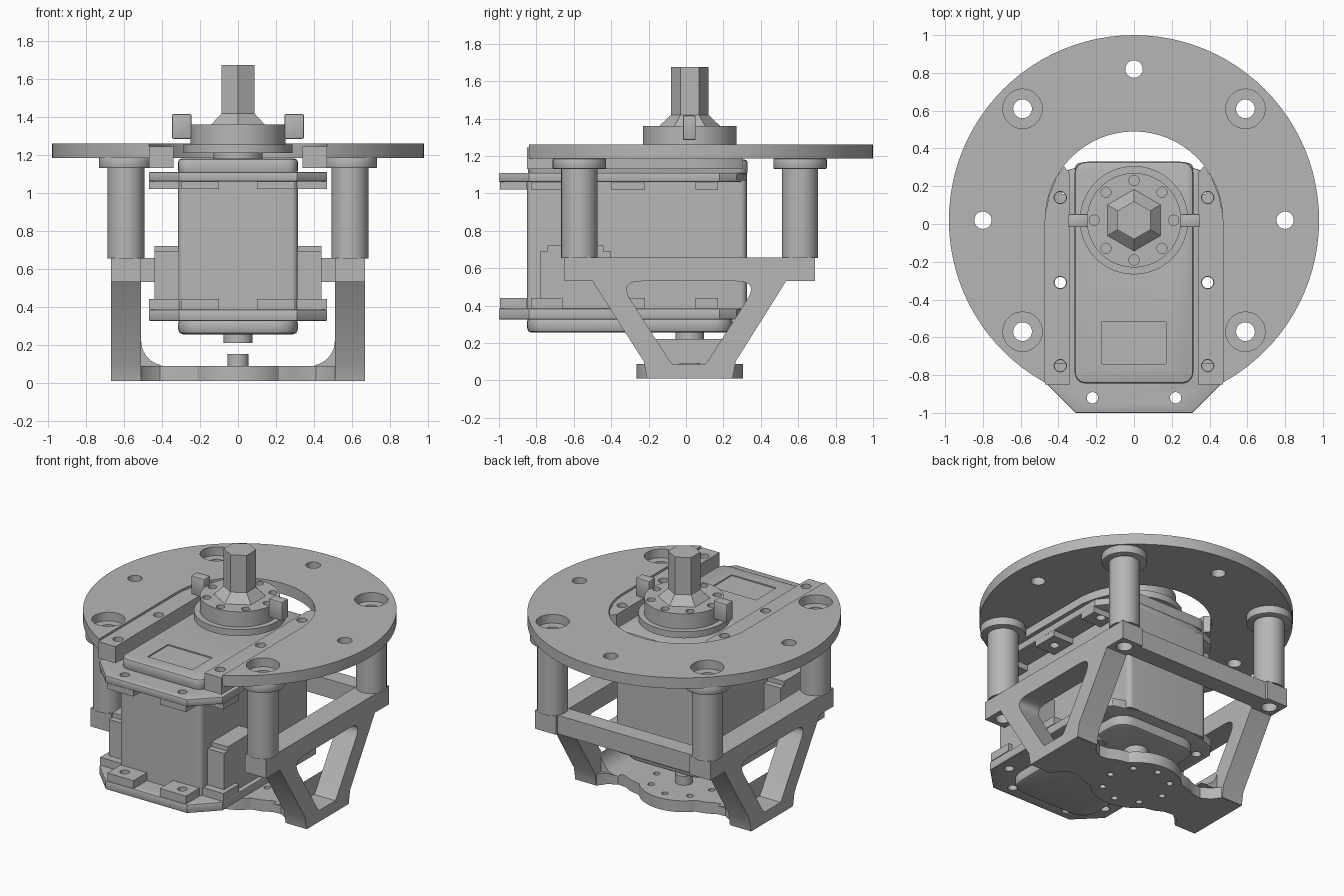
import bpy, bmesh, math
from mathutils import Vector

if "Cube" in bpy.data.objects:
    bpy.data.objects.remove(bpy.data.objects["Cube"], do_unlink=True)

grey = bpy.data.materials.new("machined grey")
grey.use_nodes = True
grey.diffuse_color = (0.47, 0.47, 0.47, 1)
grey.node_tree.nodes["Principled BSDF"].inputs["Base Color"].default_value = (0.47, 0.47, 0.47, 1)

CY = 0.02          # y of the common axis
POST = 0.59        # post offset from the axis
SIDES = (1, -1)


def circle(x, y, r, n=32, start=0.0):
    return [(x + r * math.cos(start + math.tau * i / n),
             y + r * math.sin(start + math.tau * i / n)) for i in range(n)]


def rounded(pts, r, n=6):
    """Round every corner of a closed outline."""
    out = []
    for i, p in enumerate(pts):
        p, a, b = Vector(p), Vector(pts[i - 1]), Vector(pts[(i + 1) % len(pts)])
        ra, rb = min(r, (a - p).length * .48), min(r, (b - p).length * .48)
        a, b = p + (a - p).normalized() * ra, p + (b - p).normalized() * rb
        for k in range(n + 1):
            t = k / n
            out.append(tuple(a * (1 - t) ** 2 + p * 2 * t * (1 - t) + b * t * t))
    return out


def rect(x0, x1, y0, y1):
    return [(x0, y0), (x1, y0), (x1, y1), (x0, y1)]


def prisms(name, solids, axis="z", bevel=0):
    """Extrude each (outline, low, high) along an axis into one object."""
    place = {"x": lambda a, b, h: (h, a, b), "y": lambda a, b, h: (a, h, b),
             "z": lambda a, b, h: (a, b, h)}[axis]
    bm = bmesh.new()
    for pts, lo, hi in solids:
        low = [bm.verts.new(place(a, b, lo)) for a, b in pts]
        top = [bm.verts.new(place(a, b, hi)) for a, b in pts]
        bm.faces.new(low)
        bm.faces.new(top)
        for i in range(len(pts)):
            bm.faces.new((low[i - 1], low[i], top[i], top[i - 1]))
    bmesh.ops.recalc_face_normals(bm, faces=bm.faces)
    mesh = bpy.data.meshes.new(name)
    bm.to_mesh(mesh)
    bm.free()
    obj = bpy.data.objects.new(name, mesh)
    bpy.context.collection.objects.link(obj)
    mesh.materials.append(grey)
    if bevel:
        mod = obj.modifiers.new("bevel", "BEVEL")
        mod.width, mod.segments, mod.limit_method = bevel, 2, "ANGLE"
        mod.angle_limit = math.radians(50)
        apply(obj, mod)
    return obj


def apply(obj, mod):
    bpy.ops.object.select_all(action="DESELECT")
    bpy.context.view_layer.objects.active = obj
    obj.select_set(True)
    bpy.ops.object.modifier_apply(modifier=mod.name)


def cut(obj, solids, axis="z"):
    """Subtract extruded outlines that do not overlap one another."""
    cutter = prisms("cutter", solids, axis)
    mod = obj.modifiers.new("cut", "BOOLEAN")
    mod.operation, mod.solver, mod.object = "DIFFERENCE", "EXACT", cutter
    apply(obj, mod)
    bpy.data.objects.remove(cutter, do_unlink=True)


def holes(points, r, lo=-1, hi=3):
    return [(circle(x, y, r, 20), lo, hi) for x, y in points]


corners = [(s * POST, CY + t * POST) for s in SIDES for t in SIDES]
screws = [(s * 0.39, y) for s in SIDES for y in (-0.75, -0.31, 0.14)]
screws += [(s * 0.22, -0.92) for s in SIDES]

# Round top plate with an open slot
plate = prisms("top_plate", [(circle(0, CY, 0.98, 96), 1.185, 1.26)])
arc = [(0.47 * math.cos(math.pi * i / 32), CY + 0.47 * math.sin(math.pi * i / 32)) for i in range(33)]
cut(plate, [(arc + [(-0.47, -1.2), (0.47, -1.2)], 1, 2)])
cut(plate, holes([(0, 0.82), (0.8, CY), (-0.8, CY)], 0.046) + holes(corners, 0.105, 1.2))
cut(plate, holes(corners, 0.05))

# Mounting rails along the slot
for s, side in zip(SIDES, ("left", "right")):
    outline = [(0.34, -0.85), (0.47, -0.85), (0.47, 0.05), (0.45, 0.15), (0.41, 0.25), (0.37, 0.305), (0.34, 0.27)]
    rail = prisms(side + "_rail", [([(s * x, y) for x, y in outline], 1.13, 1.245)])
    cut(rail, holes(screws[:6], 0.033))

# Four hollow posts
posts = prisms("posts", [(circle(x, y, 0.097), 0.655, 1.13) for x, y in corners])
collars = prisms("post_collars", [(circle(x, y, 0.143), 1.13, 1.187) for x, y in corners], bevel=0.008)
for part in (posts, collars):
    cut(part, holes(corners, 0.05))

# Lower bracket: side frames with a rounded triangular window
frame = [(-0.65, 0.53), (-0.5, 0.53), (-0.225, 0.1), (-0.21, 0.012), (0.25, 0.012),
         (0.265, 0.1), (0.535, 0.53), (0.69, 0.53), (0.69, 0.657), (-0.65, 0.657)]
window = rounded([(-0.36, 0.53), (-0.04, 0.03), (0.07, 0.03), (0.39, 0.53)], 0.12, 8)
for s, side in zip(SIDES, ("left", "right")):
    lo, hi = sorted((s * 0.51, s * 0.67))
    panel = prisms(side + "_frame", [(frame, lo, hi)], "x")
    cut(panel, [(window, -1, 1)], "x")
    cut(panel, holes(corners, 0.05))
    # Curved corner joining frame and base
    curve = [(s * (0.38 + 0.13 * math.sin(a)), 0.22 - 0.13 * math.cos(a))
             for a in (math.pi / 2 * i / 10 for i in range(11))]
    prisms(side + "_fillet", [([(s * 0.51, 0.09)] + curve, -0.16, 0.2)], "y")
prisms("rear_bar", [(rect(-0.51, 0.51, 0.55, 0.67), 0.53, 0.657)])

# Base plate with waisted arms and a bolt circle
quarter = [(0.67, 0.225), (0.51, 0.225), (0.47, 0.17), (0.41, 0.135), (0.35, 0.14), (0.29, 0.17)]
bend = math.atan2(0.17, 0.24)
quarter += [(0.285 * math.cos(a), 0.285 * math.sin(a))
            for a in (bend + 0.1 + (math.pi / 2 - bend - 0.1) * i / 12 for i in range(13))]
half = quarter + [(-x, y) for x, y in quarter[-2::-1]]
outline = [(x, y + CY) for x, y in half] + [(x, CY - y) for x, y in reversed(half)]
base = prisms("base_plate", [(outline, 0.01, 0.088)])
cut(base, holes(circle(0, CY, 0.21, 8), 0.021))
prisms("base_pin", [(circle(0, CY, 0.056), 0.08, 0.15)])

# Motor housing
prisms("motor_body", [(rounded(rect(-0.315, 0.315, -0.85, 0.325), 0.04), 0.33, 1.07)])
cover = prisms("motor_cover", [(rounded(rect(-0.315, 0.315, -0.845, 0.33), 0.07), 1.1, 1.18)], bevel=0.016)
cut(cover, [(rect(-0.17, 0.17, -0.74, -0.52), 1.172, 1.3)])
prisms("motor_bottom", [(rounded(rect(-0.315, 0.315, -0.85, 0.25), 0.13), 0.255, 0.34)], bevel=0.025)
prisms("lower_spindle", [(circle(0, CY, 0.077), 0.21, 0.3)])

# Chamfered flanges with screw bosses
flange_half = [(0.31, -1), (0.47, -0.84), (0.47, 0.18), (0.4, 0.27), (0.22, 0.325)]
flange = flange_half + [(-x, y) for x, y in reversed(flange_half)]
bosses = []
for s in SIDES:
    for x0, x1, y0, y1 in ((0.1, 0.3, -0.995, -0.85), (0.31, 0.47, -0.83, -0.66),
                           (0.31, 0.47, -0.4, -0.22), (0.31, 0.47, 0.05, 0.17)):
        bosses.append(rect(*sorted((s * x0, s * x1)), y0, y1))
for name, lo, hi, b0, b1 in (("upper", 1.06, 1.11, 1.02, 1.06), ("lower", 0.325, 0.385, 0.385, 0.44)):
    body = prisms(name + "_flange", [(flange, lo, hi)], bevel=0.008)
    blocks = prisms(name + "_flange_bosses", [(b, b0, b1) for b in bosses])
    for part in (body, blocks):
        cut(part, holes(screws, 0.03))

# Side connector boxes
for s, side in zip(SIDES, ("left", "right")):
    lo, hi = sorted((s * 0.3, s * 0.44))
    prisms(side + "_connector", [([(-0.78, 0.385), (-0.4, 0.385), (-0.4, 0.69), (-0.44, 0.69),
                                   (-0.44, 0.72), (-0.74, 0.72), (-0.74, 0.69), (-0.78, 0.69)], lo, hi)], "x")

# Output horn
prisms("horn_neck", [(circle(0, CY, 0.13), 1.17, 1.22)])
prisms("horn_disc", [(circle(0, CY, 0.287, 64), 1.21, 1.255)])
hub = prisms("horn_hub", [(circle(0, CY, 0.25, 64), 1.255, 1.36)])
cut(hub, holes(circle(0, CY, 0.21, 8), 0.027, 1.3))
for s, side in zip(SIDES, ("left", "right")):
    lo, hi = sorted((s * 0.245, s * 0.348))
    prisms(side + "_horn_tab", [(rect(-0.017, 0.052, 1.285, 1.415), lo, hi)], "x", bevel=0.008)

# Hexagonal output shaft on a tapered foot
prisms("hex_shaft", [(circle(0, CY, 0.101, 6, math.pi / 6), 1.41, 1.675)])
bpy.ops.mesh.primitive_cone_add(vertices=6, radius1=0.165, radius2=0.101, depth=0.06, location=(0, CY, 1.388))
foot = bpy.context.object
foot.name = "shaft_foot"
foot.data.materials.append(grey)

# Smooth round walls while keeping edges sharp
bpy.ops.object.select_all(action="DESELECT")
for obj in bpy.context.collection.objects:
    if obj.type == "MESH":
        obj.select_set(True)
        bpy.context.view_layer.objects.active = obj
bpy.ops.object.shade_smooth_by_angle(angle=math.radians(30))
